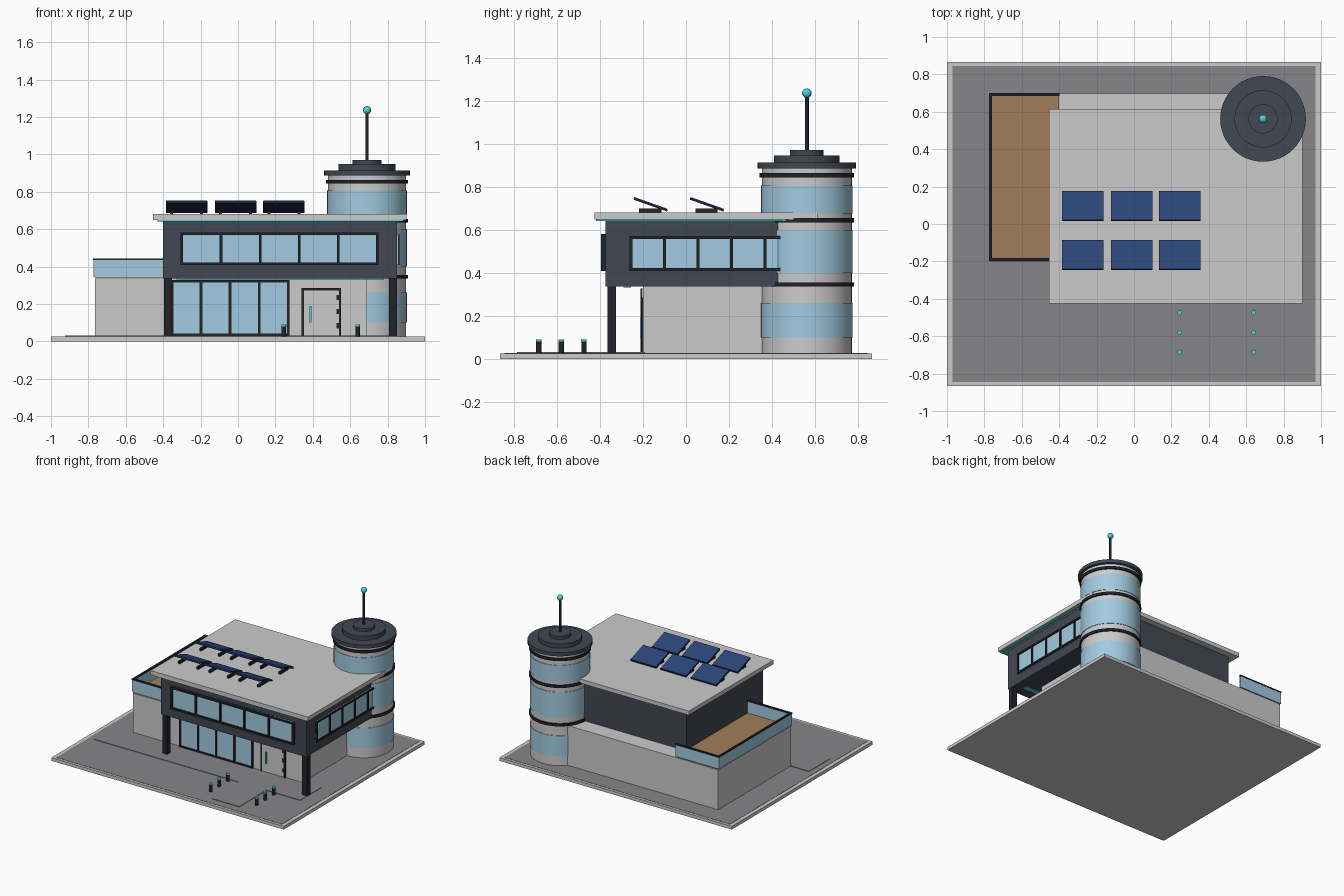
import bpy, math

if "Cube" in bpy.data.objects:
    bpy.data.objects.remove(bpy.data.objects["Cube"])

def mat(name, r, g, b):
    m = bpy.data.materials.new(name)
    m.diffuse_color = (r, g, b, 1)
    m.use_nodes = True
    m.node_tree.nodes["Principled BSDF"].inputs["Base Color"].default_value = m.diffuse_color
    return m

DARK = mat("charcoal", 0.055, 0.065, 0.085)
BLACK = mat("black_metal", 0.015, 0.017, 0.022)
PAVE = mat("paving", 0.24, 0.235, 0.25)
GLASS = mat("glass", 0.36, 0.6, 0.75)
WOOD = mat("wood", 0.36, 0.21, 0.1)
TEAL = mat("teal", 0.07, 0.65, 0.72)
BLUE = mat("solar_blue", 0.025, 0.06, 0.19)
NAVY = mat("solar_frame", 0.012, 0.018, 0.045)

def finish(o, name, m):
    o.name = name
    if m:
        o.data.materials.append(m)
    return o

def box(name, x0, x1, y0, y1, z0, z1, m=None):
    bpy.ops.mesh.primitive_cube_add(size=1, location=((x0+x1)/2, (y0+y1)/2, (z0+z1)/2))
    o = bpy.context.object
    o.scale = (x1-x0, y1-y0, z1-z0)
    bpy.ops.object.transform_apply(location=False, rotation=False, scale=True)
    return finish(o, name, m)

def cyl(name, x, y, r, z0, z1, m=None, n=48):
    bpy.ops.mesh.primitive_cylinder_add(vertices=n, radius=r, depth=z1-z0, location=(x, y, (z0+z1)/2))
    bpy.ops.object.shade_smooth_by_angle()
    return finish(bpy.context.object, name, m)

def window(name, axis, a0, a1, z0, z1, wall, out, n, t=0.014):
    """Framed strip of n panes on a wall; out is the signed frame depth."""
    def part(nm, u0, u1, w0, w1, d, m):
        d0, d1 = sorted((wall - out * 0.2, wall + d))
        if axis == 'x':
            box(nm, u0, u1, d0, d1, w0, w1, m)
        else:
            box(nm, d0, d1, u0, u1, w0, w1, m)
    part(name + "_glass", a0, a1, z0, z1, out * 0.4, GLASS)
    for z in (z0, z1 - t):
        part(name + "_rail", a0, a1, z, z + t, out, BLACK)
    for i in range(n + 1):
        u = a0 + t/2 + (a1 - a0 - t) * i / n
        part(name + "_mullion", u - t/2, u + t/2, z0, z1, out, BLACK)

# Site
box("base_slab", -1, 1, -0.865, 0.865, 0, 0.025)
box("paving", -0.97, 0.97, -0.845, 0.845, 0.02, 0.027, PAVE)
box("front_terrace", -0.925, 0.85, -0.45, -0.19, 0.02, 0.031, PAVE)
box("entry_walk", 0.325, 0.56, -0.785, -0.45, 0.02, 0.031, PAVE)
for x in (0.245, 0.64):
    for y in (-0.475, -0.58, -0.685):
        cyl("bollard", x, y, 0.012, 0.025, 0.08, BLACK, 16)
        cyl("bollard_light", x, y, 0.013, 0.08, 0.09, TEAL, 16)

# Ground floor with glazing and door
box("ground_floor", -0.765, 0.69, -0.2, 0.697, 0.025, 0.336)
window("lobby", 'x', -0.36, 0.275, 0.028, 0.328, -0.2, -0.012, 4)
box("door", 0.345, 0.545, -0.205, -0.19, 0.03, 0.28)
for x in (0.34, 0.54):
    box("door_jamb", x, x + 0.012, -0.21, -0.19, 0.03, 0.285, BLACK)
box("door_head", 0.34, 0.552, -0.21, -0.19, 0.273, 0.285, BLACK)
box("door_handle", 0.383, 0.393, -0.215, -0.2, 0.1, 0.19, TEAL)
for z in (0.07, 0.145, 0.22):
    box("door_hinge", 0.526, 0.541, -0.209, -0.2, z, z + 0.028, BLACK)

# Cantilevered upper floor on columns
box("upper_floor", -0.4, 0.85, -0.375, 0.565, 0.336, 0.648, DARK)
for x in (-0.395, 0.808):
    box("column", x, x + 0.042, -0.366, -0.326, 0.025, 0.34, BLACK)
window("front_window", 'x', -0.307, 0.752, 0.408, 0.582, -0.375, -0.02, 5)
window("side_window", 'y', -0.262, 0.53, 0.408, 0.572, 0.85, 0.014, 5)
box("soffit_light", -0.33, 0.78, -0.29, -0.255, 0.332, 0.337, TEAL)
box("roof", -0.455, 0.9, -0.425, 0.615, 0.648, 0.68)
box("front_light_strip", -0.43, 0.88, -0.418, -0.405, 0.641, 0.65, TEAL)
box("side_light_strip", 0.872, 0.885, -0.418, 0.49, 0.641, 0.65, TEAL)

# Roof terrace
box("deck", -0.763, -0.4, -0.195, 0.69, 0.33, 0.345, WOOD)
for nm, x0, x1, y0, y1 in (("left", -0.773, -0.761, -0.197, 0.697),
                           ("front", -0.773, -0.4, -0.197, -0.185),
                           ("back", -0.773, -0.4, 0.687, 0.699)):
    box(nm + "_railing_glass", x0, x1, y0, y1, 0.345, 0.434, GLASS)
    box(nm + "_railing_cap", x0 - 0.002, x1 + 0.002, y0 - 0.002, y1 + 0.002, 0.434, 0.444, BLACK)

# Solar panels, raised toward the front
for x in (-0.275, -0.013, 0.245):
    for y in (-0.165, 0.097):
        for nm, m, off, th, s in (("solar_frame", NAVY, 0, 0.01, 1), ("solar_cells", BLUE, 0.006, 0.004, 0.98)):
            o = box(nm, x - 0.111*s, x + 0.111*s, y - 0.083*s, y + 0.083*s,
                    0.718 + off - th/2, 0.718 + off + th/2, m)
            o.rotation_euler.x = -math.atan2(0.055, 0.155)
        for dx in (-0.08, 0.08):
            box("panel_foot", x + dx - 0.008, x + dx + 0.008, y - 0.053, y + 0.05, 0.675, 0.7, BLACK)

# Round tower
TX, TY = 0.69, 0.562
cyl("tower", TX, TY, 0.209, 0.025, 0.888)
for z0, z1 in ((0.1, 0.26), (0.4, 0.6), (0.677, 0.807)):
    cyl("tower_glass", TX, TY, 0.213, z0, z1, GLASS)
for z in (0.346, 0.645, 0.854):
    cyl("tower_ring", TX, TY, 0.219, z - 0.01, z + 0.01, BLACK)
for r, z0, z1 in ((0.229, 0.886, 0.914), (0.153, 0.914, 0.947), (0.078, 0.947, 0.971)):
    cyl("tower_cap", TX, TY, r, z0, z1, DARK)
cyl("mast", TX, TY, 0.009, 0.97, 1.225, BLACK, 16)
bpy.ops.mesh.primitive_uv_sphere_add(segments=24, ring_count=12, radius=0.022, location=(TX, TY, 1.236))
bpy.ops.object.shade_smooth_by_angle()
finish(bpy.context.object, "beacon", TEAL)
